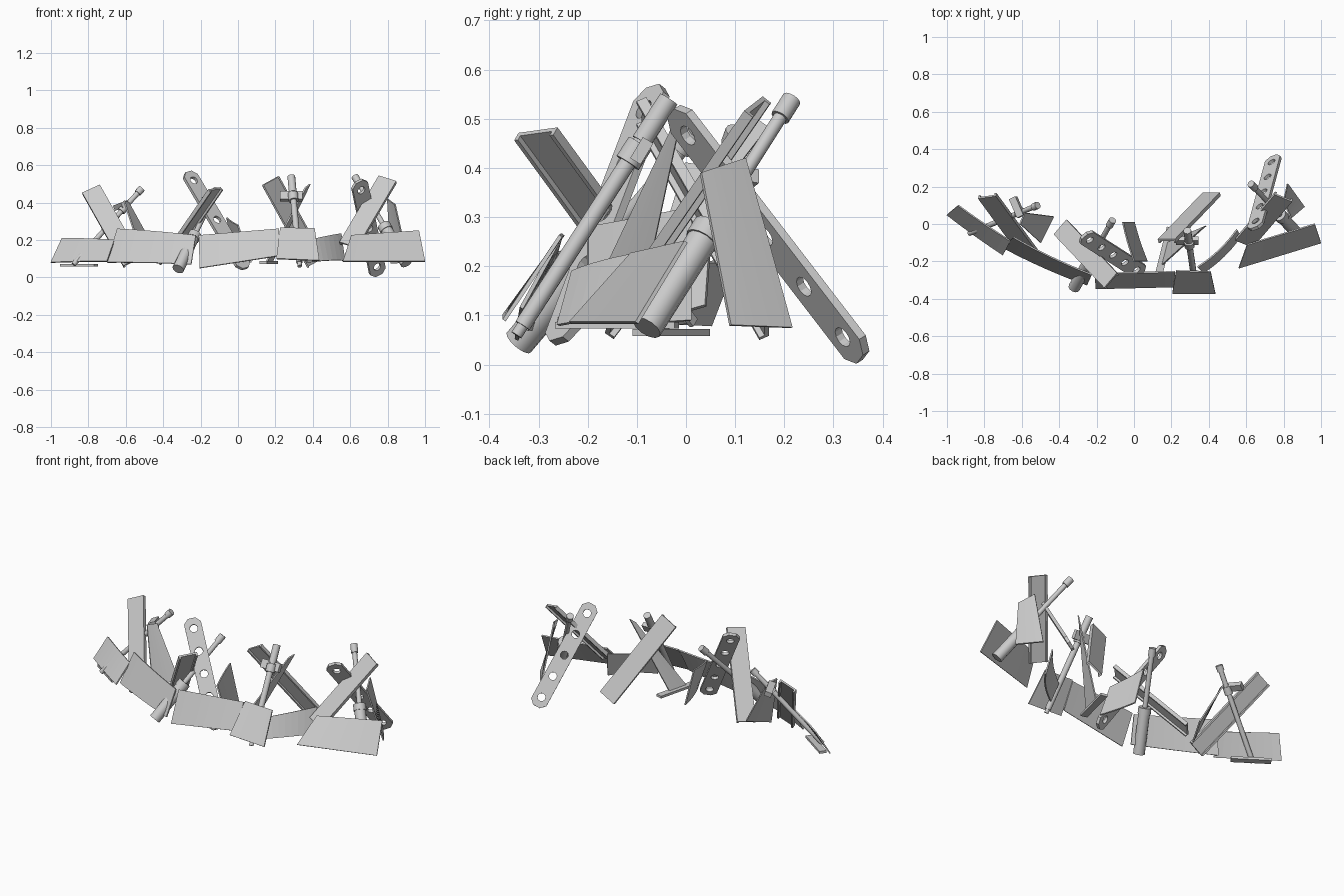
import bpy, bmesh, math
from mathutils import Vector as V, Matrix

if "Cube" in bpy.data.objects:
    bpy.data.objects.remove(bpy.data.objects["Cube"])


def make(name, bm, smooth=False):
    bmesh.ops.recalc_face_normals(bm, faces=bm.faces)
    me = bpy.data.meshes.new(name)
    bm.to_mesh(me)
    bm.free()
    ob = bpy.data.objects.new(name, me)
    bpy.context.collection.objects.link(ob)
    if smooth:
        bpy.ops.object.select_all(action='DESELECT')
        ob.select_set(True)
        bpy.context.view_layer.objects.active = ob
        bpy.ops.object.shade_smooth_by_angle(angle=math.radians(35))
    return ob


def frame(origin, axis, width):
    # local x = width, y = along the part, z = upward facing normal
    y = V(axis).normalized()
    x = V(width)
    x = (x - y * x.dot(y)).normalized()
    z = x.cross(y)
    if z.z < 0:
        x, z = -x, -z
    m = Matrix((x, y, z)).transposed().to_4x4()
    m.translation = V(origin)
    return m


def extrude(name, pts, depth, m):
    # closed profile in local xy, extruded along local z and centred
    bm = bmesh.new()
    f = bm.faces.new([bm.verts.new((p[0], p[1], -depth / 2)) for p in pts])
    ext = bmesh.ops.extrude_face_region(bm, geom=[f])
    vs = [e for e in ext['geom'] if isinstance(e, bmesh.types.BMVert)]
    bmesh.ops.translate(bm, verts=vs, vec=(0, 0, depth))
    bm.transform(m)
    return make(name, bm)


def sheet(name, a, b, c, d, bulge=0.0, th=0.008):
    # bent scrap panel: a-b is the lower edge, d-c the upper edge
    a, b, c, d = map(V, (a, b, c, d))
    n = (b - a).cross(d - a).normalized()
    bm = bmesh.new()
    N = 8
    rows = []
    for lo, hi in ((a, b), (d, c)):
        rows.append([bm.verts.new(lo.lerp(hi, i / N) + n * bulge * 4 * (i / N) * (1 - i / N))
                     for i in range(N + 1)])
    for i in range(N):
        bm.faces.new((rows[0][i], rows[0][i + 1], rows[1][i + 1], rows[1][i]))
    ob = make(name, bm)
    mod = ob.modifiers.new('thickness', 'SOLIDIFY')
    mod.thickness = th
    mod.offset = 0
    return ob


def channel(name, top, bot, width, w=0.105, lip=0.012, t=0.01):
    # shallow folded U beam with its lips turned down
    top, bot = V(top), V(bot)
    m = frame((top + bot) / 2, top - bot, width)
    h = w / 2
    pts = [(-h, t), (-h, -lip), (-h + t, -lip), (-h + t, 0), (h - t, 0), (h - t, -lip), (h, -lip), (h, t)]
    turn = Matrix.Rotation(math.pi / 2, 4, 'X')
    return extrude(name, pts, (top - bot).length, m @ turn)


def perforated(name, first, last, width, w=0.095, t=0.018, r=0.022):
    # strap with clipped corners and five round holes
    first, last = V(first), V(last)
    L = (last - first).length
    m = frame((first + last) / 2, last - first, width)
    h, e, k = w / 2, L / 2 + 0.058, w * 0.28
    pts = [(-h, -e + k), (-h + k, -e), (h - k, -e), (h, -e + k),
           (h, e - k), (h - k, e), (-h + k, e), (-h, e - k)]
    ob = extrude(name, pts, t, m)
    bm = bmesh.new()
    for i in range(5):
        bmesh.ops.create_cone(bm, cap_ends=True, segments=12, radius1=r, radius2=r, depth=0.1,
                              matrix=m @ Matrix.Translation((0, -L / 2 + L * i / 4, 0)))
    cut = make(name + '_hole_cutter', bm)
    cut.hide_render = True
    cut.hide_viewport = True
    mod = ob.modifiers.new('holes', 'BOOLEAN')
    mod.object = cut
    mod.operation = 'DIFFERENCE'
    mod.solver = 'EXACT'


def rod(name, top, bot, parts):
    # stacked cylinders along a line: (start, end, radius)
    top, bot = V(top), V(bot)
    d = bot - top
    rot = d.to_track_quat('Z', 'Y').to_matrix().to_4x4()
    bm = bmesh.new()
    for s, e, r in parts:
        bmesh.ops.create_cone(bm, cap_ends=True, segments=12, radius1=r, radius2=r,
                              depth=d.length * (e - s),
                              matrix=Matrix.Translation(top + d * (s + e) / 2) @ rot)
    return make(name, bm, True)


def box(name, center, axis, width, size):
    x, y, z = size
    return extrude(name, [(-x / 2, -y / 2), (x / 2, -y / 2), (x / 2, y / 2), (-x / 2, y / 2)],
                   z, frame(center, axis, width))


# front wall of leaning scrap panels
sheet('wall_panel_1', (-1.0, .05, .08), (-.70, -.165, .085), (-.66, -.09, .20), (-.94, .10, .21), .004)
sheet('wall_panel_2', (-.70, -.125, .08), (-.25, -.325, .07), (-.225, -.27, .225), (-.645, -.07, .26), .01)
sheet('wall_panel_3', (-.205, -.345, .05), (.215, -.335, .115), (.22, -.255, .26), (-.21, -.265, .225))
sheet('wall_panel_4', (.205, -.37, .10), (.435, -.37, .09), (.41, -.255, .262), (.225, -.25, .265))
sheet('wall_panel_5', (.37, -.26, .08), (.57, -.065, .09), (.55, -.03, .235), (.34, -.23, .19), .015)
sheet('wall_panel_6', (.56, -.235, .085), (1.0, -.10, .085), (.967, 0, .25), (.605, -.11, .225))

# channel beams propping the wall
channel('beam_left', (-.785, .15, .47), (-.565, -.15, .08), (.096, .01, .037))
channel('beam_mid_left', (-.12, -.305, .47), (-.39, -.02, .08), (.06, .07, .01))
channel('beam_mid_right', (.175, -.09, .515), (.415, .16, .08), (.09, 0, .05))
channel('beam_right', (.80, .145, .525), (.59, -.10, .17), (.09, -.03, -.02))

# perforated straps
perforated('strap_left', (-.24, -.08, .515), (.01, -.24, .095), (.06, .055, .02))
perforated('strap_right', (.655, .01, .47), (.74, .325, .06), (.08, .03, .04))

# pipes with thick sleeves
sleeve = [(0, .08, .02), (.05, .6, .014), (.56, .62, .036), (.61, 1, .032)]
rod('sleeved_pipe_left', (-.115, .02, .47), (-.32, -.34, .045), sleeve)
rod('sleeved_pipe_right', (.625, .215, .54), (.90, -.08, .075), sleeve)

# long thin pole with collar
rod('pole_mid', (.285, -.035, .54), (.33, -.345, .06),
    [(0, .18, .021), (.12, .96, .017), (.19, .27, .027), (.95, 1, .012)])
box('pole_clamp', (.285, -.09, .435), (0, -.3, -.5), (1, 0, 0), (.12, .05, .025))

# left pole with cap
rod('pole_left', (-.515, .10, .475), (-.88, -.05, .07),
    [(0, .06, .02), (.04, 1, .014), (.22, .3, .022)])
box('pole_left_clamp', (-.625, .09, .385), (1, .5, .4), (0, 1, 0), (.11, .04, .03))

# struts widening into flat feet
sheet('strut_mid', (.15, -.22, .08), (.18, -.10, .08), (.385, -.01, .50), (.36, -.03, .48))
box('strut_mid_foot', (.165, -.14, .08), (.25, 1, 0), (1, -.25, 0), (.04, .25, .014))
box('strut_left_foot', (-.85, -.03, .065), (.8, -.55, 0), (.55, .8, 0), (.04, .22, .014))

# loose back sheets
sheet('back_sheet_left', (-.43, .04, .12), (-.50, -.10, .08), (-.61, -.0, .41), (-.585, .06, .40))
sheet('back_sheet_mid', (0, .01, .09), (.07, -.20, .08), (.0, -.20, .28), (-.06, .01, .32), .004)
sheet('back_sheet_right', (.82, .215, .075), (.91, .09, .08), (.84, .03, .39), (.80, .12, .42))
